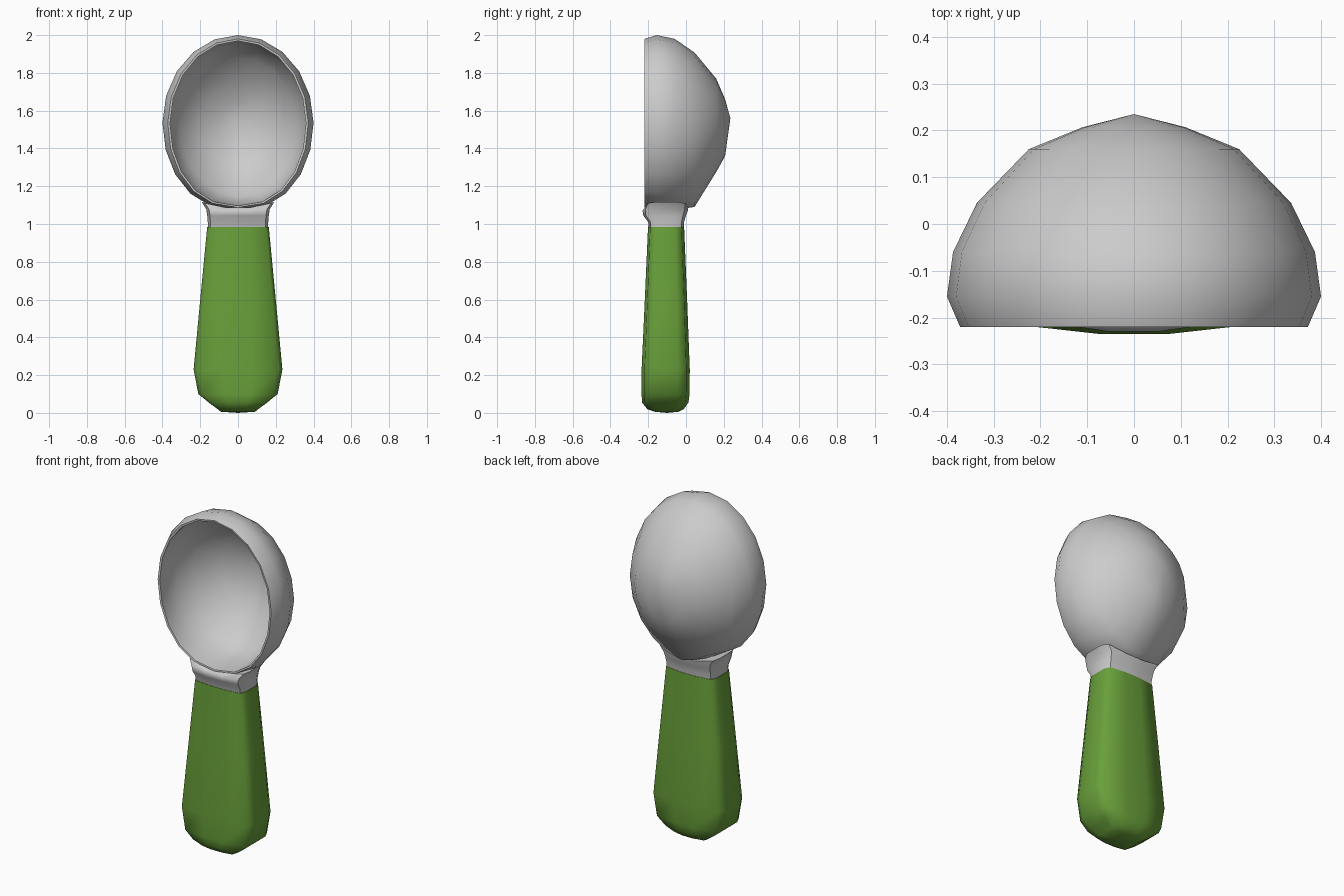
import bpy, bmesh, math

if "Cube" in bpy.data.objects:
    bpy.data.objects.remove(bpy.data.objects["Cube"])


def material(name, color):
    m = bpy.data.materials.new(name)
    m.diffuse_color = (*color, 1)
    m.use_nodes = True
    m.node_tree.nodes["Principled BSDF"].inputs["Base Color"].default_value = m.diffuse_color
    return m


GREY = material("light grey metal", (0.6, 0.6, 0.6))
GREEN = material("grip green", (0.14, 0.35, 0.042))


def loft(name, rings, mat, start=None, end=None, angle=40):
    """Skin a list of equal-length point rings; ends close to a point or a face."""
    bm = bmesh.new()
    loops = [[bm.verts.new(p) for p in ring] for ring in rings]
    n = len(loops[0])
    for a, b in zip(loops, loops[1:]):
        for i in range(n):
            j = (i + 1) % n
            bm.faces.new((a[i], a[j], b[j], b[i]))
    for loop, tip in ((loops[0], start), (loops[-1], end)):
        if tip is None:
            bm.faces.new(loop)
        else:
            v = bm.verts.new(tip)
            for i in range(n):
                bm.faces.new((loop[i], loop[(i + 1) % n], v))
    bmesh.ops.recalc_face_normals(bm, faces=bm.faces)
    mesh = bpy.data.meshes.new(name)
    bm.to_mesh(mesh)
    bm.free()
    mesh.materials.append(mat)
    obj = bpy.data.objects.new(name, mesh)
    bpy.context.collection.objects.link(obj)
    bpy.ops.object.select_all(action='DESELECT')
    obj.select_set(True)
    bpy.context.view_layer.objects.active = obj
    bpy.ops.object.shade_smooth_by_angle(angle=math.radians(angle))
    return obj


def bowl_ring(y, w, top, bottom, p=1.0, n=20):
    """Oval outline; p < 1 fills out the lower half, p > 1 tapers it."""
    c, h = (top + bottom) / 2, (top - bottom) / 2
    c = min(c, 1.545)
    pts = []
    for i in range(n):
        a = 2 * math.pi * i / n
        s, k = math.sin(a), math.cos(a)
        q = p if k < 0 else 1.0
        x = math.copysign(abs(s) ** q, s) if abs(s) > 1e-6 else 0
        pts.append((w * x, y, c + k * ((top - c) if k > 0 else (c - bottom))))
    return pts


# scoop: outer shell from the back to the rim, then the hollow inside
outer = [(0.207, 0.11, 1.66, 1.36, 1.1), (0.16, 0.225, 1.77, 1.275, 1.15),
         (0.045, 0.336, 1.908, 1.09, 1.15), (-0.06, 0.387, 1.98, 1.075, 0.98),
         (-0.155, 0.40, 2.0, 1.072, 0.87), (-0.22, 0.372, 1.98, 1.088, 0.87)]
inner = [(-0.218, 0.360, 1.969, 1.096, 0.87), (-0.15, 0.371, 1.97, 1.102, 0.88),
         (-0.06, 0.360, 1.952, 1.112, 0.98), (0.035, 0.312, 1.882, 1.145, 1.12),
         (0.14, 0.208, 1.75, 1.295, 1.15), (0.184, 0.10, 1.645, 1.38, 1.1)]
loft("scoop_bowl", [bowl_ring(*r) for r in outer + inner], GREY,
     start=(0, 0.235, 1.56), end=(0, 0.212, 1.555), angle=50)

# boxy rounded cross-section shared by neck and grip (unit half sizes)
HALF = [(0.32, -1), (0.91, -0.88), (1, -0.55), (1, 0.5), (0.9, 0.86), (0.3, 1)]
SECTION = HALF + [(-x, y) for x, y in reversed(HALF)]


def bar_ring(z, w, y0, y1, curve=0.0):
    c, h = (y0 + y1) / 2, (y1 - y0) / 2
    return [(w * x, c + h * y, z + curve * (w * x) ** 2) for x, y in SECTION]


# neck: flares and follows the underside of the bowl
neck = [(0.95, 0.158, -0.197, -0.014), (1.01, 0.16, -0.20, -0.01),
        (1.045, 0.163, -0.226, 0.0), (1.07, 0.168, -0.23, 0.01, 0.3),
        (1.083, 0.192, -0.214, 0.012, 0.9)]
loft("neck", [bar_ring(*r) for r in neck], GREY, end=(0, -0.1, 1.075), angle=50)

# grip: tapered green handle with a blunt, chamfered foot
grip = [(0.006, 0.09, -0.165, -0.04), (0.02, 0.108, -0.205, -0.012),
        (0.055, 0.155, -0.233, 0.013), (0.1, 0.21, -0.235, 0.019),
        (0.23, 0.235, -0.235, 0.02), (0.60, 0.2, -0.218, 0.006),
        (0.985, 0.163, -0.201, -0.01)]
loft("grip", [bar_ring(*r) for r in grip], GREEN, start=(0, -0.10, 0.0), angle=60)
